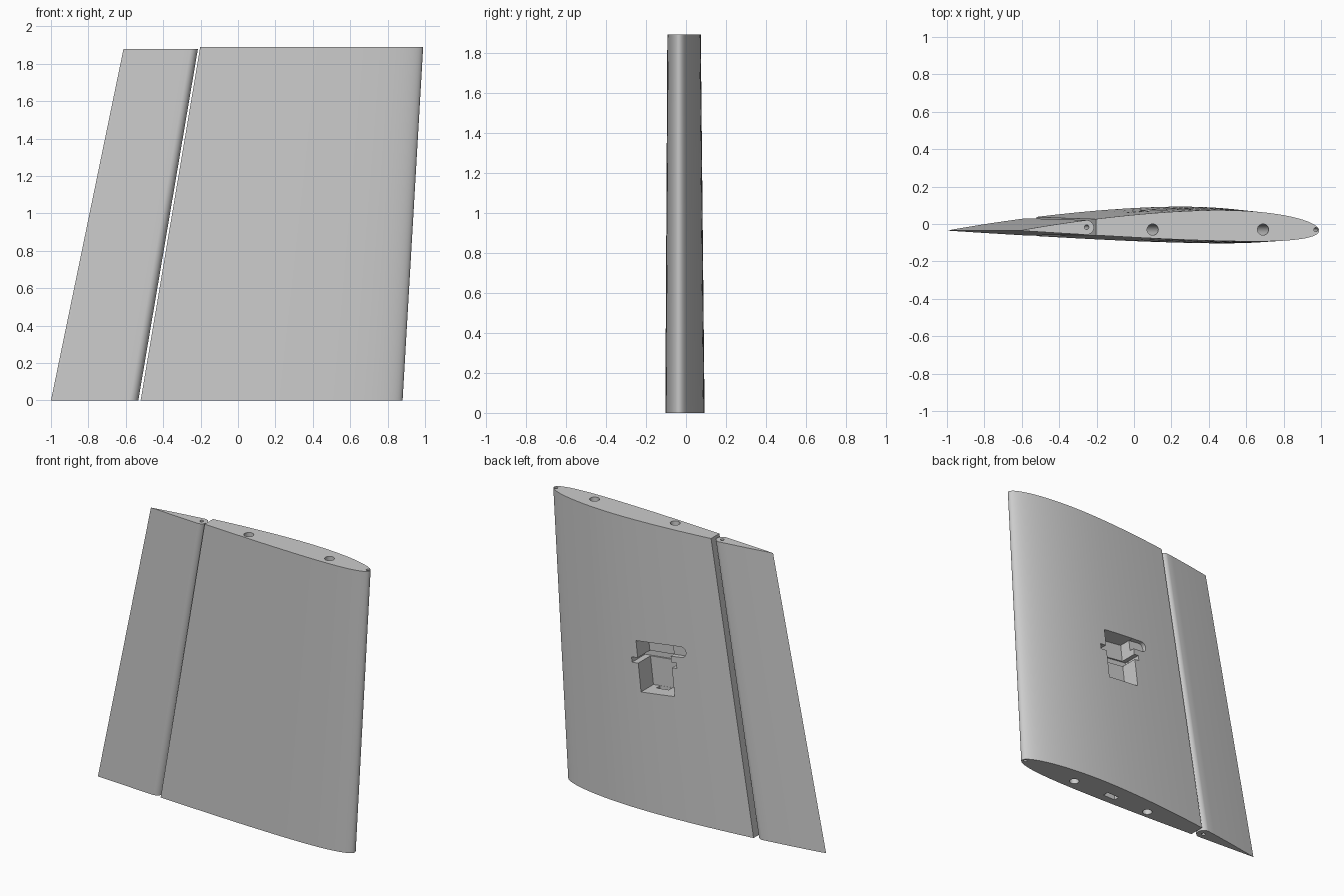
import bpy, bmesh, math
from mathutils import Matrix, Vector

if "Cube" in bpy.data.objects:
    bpy.data.objects.remove(bpy.data.objects["Cube"])

H = 1.89          # span
Y0 = -0.035       # chord plane
HINGE = 0.776     # hinge axis as a fraction of chord

grey = bpy.data.materials.new("light_grey")
grey.diffuse_color = (0.6, 0.6, 0.6, 1)
grey.use_nodes = True
grey.node_tree.nodes["Principled BSDF"].inputs["Base Color"].default_value = grey.diffuse_color


def surface(f, side):
    """Cambered aerofoil offset (fractions of chord), side +1 or -1."""
    t = 0.515 * (0.2969 * math.sqrt(f) - 0.126 * f - 0.3516 * f**2
                 + 0.2843 * f**3 - 0.1036 * f**4)
    m, p = 0.0172, 0.4
    c = m / p**2 * (2*p*f - f*f) if f < p else m / (1-p)**2 * (1 - 2*p + 2*p*f - f*f)
    return c + side * t


def place(f, h, z):
    """Chord fraction and offset to a point in the tapered, swept panel."""
    t = z / H
    lead, chord = 0.88 + 0.11 * t, 1.88 - 0.28 * t
    return (lead - f * chord, Y0 + h * chord, z)


def loft(name, low, high):
    """Solid between two rings of points."""
    bm = bmesh.new()
    a = [bm.verts.new(p) for p in low]
    b = [bm.verts.new(p) for p in high]
    n = len(a)
    for i in range(n):
        j = (i + 1) % n
        bm.faces.new((a[i], a[j], b[j], b[i]))
    bm.faces.new(a[::-1])
    bm.faces.new(b)
    bmesh.ops.recalc_face_normals(bm, faces=bm.faces)
    me = bpy.data.meshes.new(name)
    bm.to_mesh(me)
    bm.free()
    ob = bpy.data.objects.new(name, me)
    bpy.context.collection.objects.link(ob)
    me.materials.append(grey)
    return ob


def panel(name, profile, z0, z1):
    return loft(name, [place(f, h, z0) for f, h in profile],
                [place(f, h, z1) for f, h in profile])


def rod(x0, x1, y, r):
    """Slanted round cutter through the whole span."""
    def ring(z):
        x = x0 + (x1 - x0) * z / H
        return [(x + r * math.cos(k * math.tau / 24), y + r * math.sin(k * math.tau / 24), z)
                for k in range(24)]
    return loft("rod_cutter", ring(-0.03), ring(H + 0.03))


def pocket_cutter(outline, floor):
    """Outline in the servo frame, cut from the floor out through the back."""
    frame = Matrix.Rotation(math.atan(0.12), 4, 'Y')
    def ring(y):
        return [Vector((0.17, y, 0.95)) + frame @ Vector((u, 0, v)) for u, v in outline]
    return loft("pocket_cutter", ring(floor), ring(0.2))


def rect(u0, u1, v0, v1):
    return [(u0, v0), (u1, v0), (u1, v1), (u0, v1)]


def cut(ob, cutter):
    mod = ob.modifiers.new("cut", 'BOOLEAN')
    mod.operation, mod.solver, mod.object = 'DIFFERENCE', 'EXACT', cutter
    bpy.context.view_layer.objects.active = ob
    bpy.ops.object.modifier_apply(modifier=mod.name)
    bpy.data.objects.remove(cutter)


# Main wing panel, flat at the rear spar
N, REAR = 32, 0.745
steps = [REAR * (1 - math.cos(math.pi / 2 * i / N)) for i in range(N + 1)]
profile = [(f, surface(f, 1)) for f in reversed(steps)]
profile += [(f, surface(f, -1)) for f in steps[1:]]
wing = panel("wing_panel", profile, 0, H)

# Spar tunnels and the small leading edge pin tunnel
cut(wing, rod(0.46, 0.69, -0.03, 0.03))
cut(wing, rod(-0.133, 0.10, -0.03, 0.03))
cut(wing, rod(0.858, 0.972, -0.03, 0.011))

# Servo bay: body, mounting ears, rounded horn recess
cut(wing, pocket_cutter(rect(-0.12, 0.12, -0.165, 0.165), -0.045))
cut(wing, pocket_cutter(rect(-0.155, 0.165, 0.02, 0.055), -0.055))
horn = [(0.0, 0.095), (0.0, 0.164)]
horn += [(-0.195 - 0.0345 * math.sin(math.pi * k / 12), 0.1295 + 0.0345 * math.cos(math.pi * k / 12))
         for k in range(13)]
cut(wing, pocket_cutter(horn, 0.035))

# Wire channel from the root to the servo bay
cut(wing, loft("wire_cutter",
               [(x, y, -0.03) for x, y in rect(0.12, 0.21, -0.045, -0.005)],
               [(x, y, 0.82) for x, y in rect(0.13, 0.22, -0.044, -0.005)]))

# Control surface with a rounded nose on the hinge line
mid = (surface(HINGE, 1) + surface(HINGE, -1)) / 2
rad = (surface(HINGE, 1) - surface(HINGE, -1)) / 2
tail = [HINGE + (1 - HINGE) * i / 8 for i in range(1, 8)]
nose = [(HINGE - rad * math.sin(math.pi * k / 16), mid + rad * math.cos(math.pi * k / 16))
        for k in range(17)]
profile = [(1, 0)] + [(f, surface(f, 1)) for f in reversed(tail)] + nose
profile += [(f, surface(f, -1)) for f in tail]
flap = panel("control_surface", profile, 0, 1.88)

# Hinge wire tunnel
x0, y0, _ = place(HINGE, mid, 0)
x1, y1, _ = place(HINGE, mid, H)
cut(flap, rod(x0, x1, (y0 + y1) / 2, 0.012))

# Smooth skins with crisp edges
for ob in (wing, flap):
    bpy.ops.object.select_all(action='DESELECT')
    ob.select_set(True)
    bpy.context.view_layer.objects.active = ob
    bpy.ops.object.shade_smooth_by_angle(angle=math.radians(25))
